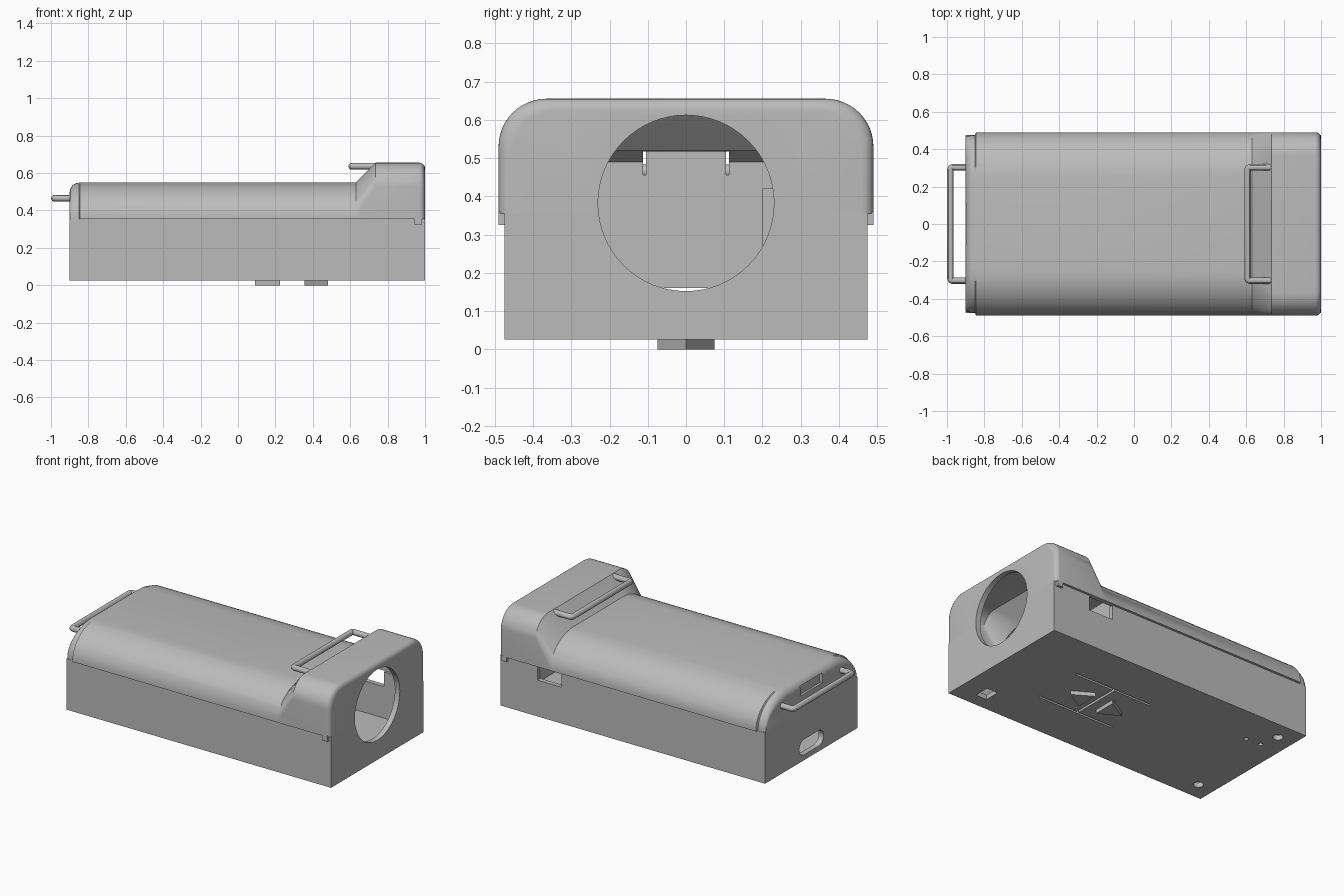
import bpy, bmesh
from math import sin, cos, pi, radians

cube = bpy.data.objects.get("Cube")
if cube:
    bpy.data.objects.remove(cube, do_unlink=True)

grey = bpy.data.materials.new("plain grey")
grey.use_nodes = True
grey.diffuse_color = (0.5, 0.5, 0.5, 1)
grey.node_tree.nodes["Principled BSDF"].inputs["Base Color"].default_value = (0.5, 0.5, 0.5, 1)


def loft(name, sections):
    """Skin equal rings of points and cap both ends."""
    bm = bmesh.new()
    rings = [[bm.verts.new(p) for p in s] for s in sections]
    n = len(rings[0])
    for a, b in zip(rings, rings[1:]):
        for i in range(n):
            j = (i + 1) % n
            bm.faces.new((a[i], a[j], b[j], b[i]))
    bm.faces.new(rings[0])
    bm.faces.new(rings[-1])
    bmesh.ops.recalc_face_normals(bm, faces=bm.faces)
    mesh = bpy.data.meshes.new(name)
    bm.to_mesh(mesh)
    bm.free()
    ob = bpy.data.objects.new(name, mesh)
    bpy.context.collection.objects.link(ob)
    mesh.materials.append(grey)
    return ob


def extrude(name, outline, axis, a, b):
    place = {"x": lambda p, q, h: (h, p, q),
             "y": lambda p, q, h: (p, h, q),
             "z": lambda p, q, h: (p, q, h)}[axis]
    return loft(name, [[place(p, q, h) for p, q in outline] for h in (a, b)])


def box(name, x0, x1, y0, y1, z0, z1):
    return extrude(name, [(x0, y0), (x1, y0), (x1, y1), (x0, y1)], "z", z0, z1)


def circle(cx, cy, r, n=24):
    return [(cx + r * cos(2 * pi * i / n), cy + r * sin(2 * pi * i / n)) for i in range(n)]


def select(ob):
    bpy.ops.object.select_all(action="DESELECT")
    ob.select_set(True)
    bpy.context.view_layer.objects.active = ob


def cut(target, *cutters):
    for c in cutters:
        c.hide_render = True
        mod = target.modifiers.new("cut", "BOOLEAN")
        mod.operation, mod.solver, mod.object = "DIFFERENCE", "EXACT", c
        select(target)
        bpy.ops.object.modifier_apply(modifier=mod.name)
        bpy.data.objects.remove(c, do_unlink=True)


def smooth(ob):
    select(ob)
    bpy.ops.object.shade_smooth_by_angle(angle=radians(30))


def arch(x, half, top, ry, rz, bottom, n=12):
    """Rounded-top cross-section at x."""
    side = [(half - ry + ry * cos(i * pi / 2 / n), top - rz + rz * sin(i * pi / 2 / n))
            for i in range(n + 1)]
    pts = [(half, bottom)] + side
    pts += [(-y, z) for y, z in reversed(pts)]
    return [(x, y, z) for y, z in pts]


def end_hole():
    return extrude("hole_cutter", circle(0, 0.382, 0.23, 64), "x", 0.9, 1.1)


# Base tray
base = box("base_tray", -0.9, 1, -0.475, 0.475, 0.025, 0.355)
cut(base, box("cavity", -0.865, 0.965, -0.445, 0.445, 0.055, 0.5), end_hole(),
    box("side_opening", 0.56, 0.735, 0.4, 0.55, 0.26, 0.4),
    box("square_hole", 0.785, 0.865, -0.39, -0.29, 0, 0.1))

# Port slot in the low end
port = [(s * 0.075 + 0.05 * sin(a * pi / 8) * s, 0.11 + 0.05 * cos(a * pi / 8) * s)
        for s in (1, -1) for a in range(9)]
cut(base, extrude("port", port, "x", -1, -0.8))

# Screw holes and the slits that free the two floor tongues
for x, y, r in ((-0.785, 0.357, 0.03), (-0.785, -0.357, 0.03),
                (-0.657, 0.225, 0.014), (-0.761, 0.23, 0.014)):
    cut(base, extrude("screw_hole", circle(x, y, r), "z", 0, 0.1))
for y in (0.168, -0.168):
    cut(base, box("slit", 0.02, 0.575, y - 0.007, y + 0.007, 0, 0.1))
cut(base, box("cross_slit", 0.282, 0.298, -0.17, 0.17, 0, 0.1))
smooth(base)

# Triangular feet pointing away from each other
for name, tip, back in (("front_foot", 0.48, 0.355), ("rear_foot", 0.09, 0.225)):
    extrude(name, [(tip, 0), (back, 0.075), (back, -0.075)], "z", 0, 0.03)

# Lid: rounded low end, long low arch, slope, raised head with filleted end
outer = []
for i in range(7):
    t = i * pi / 12
    d = 0.05 * (1 - sin(t))
    outer.append(arch(-0.9 + 0.05 * (1 - cos(t)), 0.475 - d * 0.25, 0.548 - d,
                      0.24, 0.185 - d, 0.355))
outer += [arch(-0.845, 0.49, 0.55, 0.24, 0.19, 0.355),
          arch(0.63, 0.49, 0.55, 0.24, 0.19, 0.355),
          arch(0.735, 0.49, 0.655, 0.125, 0.125, 0.355)]
for i in range(7):
    t = i * pi / 12
    d = 0.03 * (1 - cos(t))
    outer.append(arch(0.97 + 0.03 * sin(t), 0.49 - d, 0.655 - d, 0.125, 0.125, 0.355))
lid = loft("lid", outer)
cut(lid, loft("lid_cavity", [
    arch(-0.865, 0.44, 0.49, 0.22, 0.12, 0.3),
    arch(-0.82, 0.46, 0.52, 0.23, 0.17, 0.3),
    arch(0.645, 0.46, 0.52, 0.23, 0.17, 0.3),
    arch(0.75, 0.46, 0.625, 0.1, 0.1, 0.3),
    arch(0.965, 0.46, 0.625, 0.1, 0.1, 0.3)]),
    end_hole(),
    box("lid_slot", -0.95, -0.8, -0.112, 0.112, 0.455, 0.517))
smooth(lid)

# Lid skirts beside the raised head and the low end
for name, s in (("left_skirt", 1), ("right_skirt", -1)):
    box(name, 0.945, 0.985, s * 0.465, s * 0.49, 0.325, 0.36)

# Tab in the lid slot and inner rib beside the side opening
box("slot_tab", -0.885, -0.865, -0.104, 0.104, 0.45, 0.52)
box("inner_rib", 0.53, 0.55, 0.2, 0.46, 0.27, 0.42)


# Strap bars
def strap_bar(name, root, end, z):
    c, half = 0.012, 0.303
    path = [(root, half), (end + c, half), (end + c * 0.3, half - c * 0.3), (end, half - c)]
    path += [(x, -y) for x, y in reversed(path)]
    curve = bpy.data.curves.new(name, "CURVE")
    curve.dimensions = "3D"
    curve.bevel_depth, curve.bevel_resolution, curve.use_fill_caps = 0.018, 4, True
    spline = curve.splines.new("POLY")
    spline.points.add(len(path) - 1)
    for p, (x, y) in zip(spline.points, path):
        p.co = (x, y, z, 1)
    curve.materials.append(grey)
    ob = bpy.data.objects.new(name, curve)
    bpy.context.collection.objects.link(ob)
    select(ob)
    bpy.ops.object.convert(target="MESH")
    smooth(bpy.context.view_layer.objects.active)


strap_bar("low_strap_bar", -0.87, -0.982, 0.465)
strap_bar("raised_strap_bar", 0.74, 0.608, 0.636)
